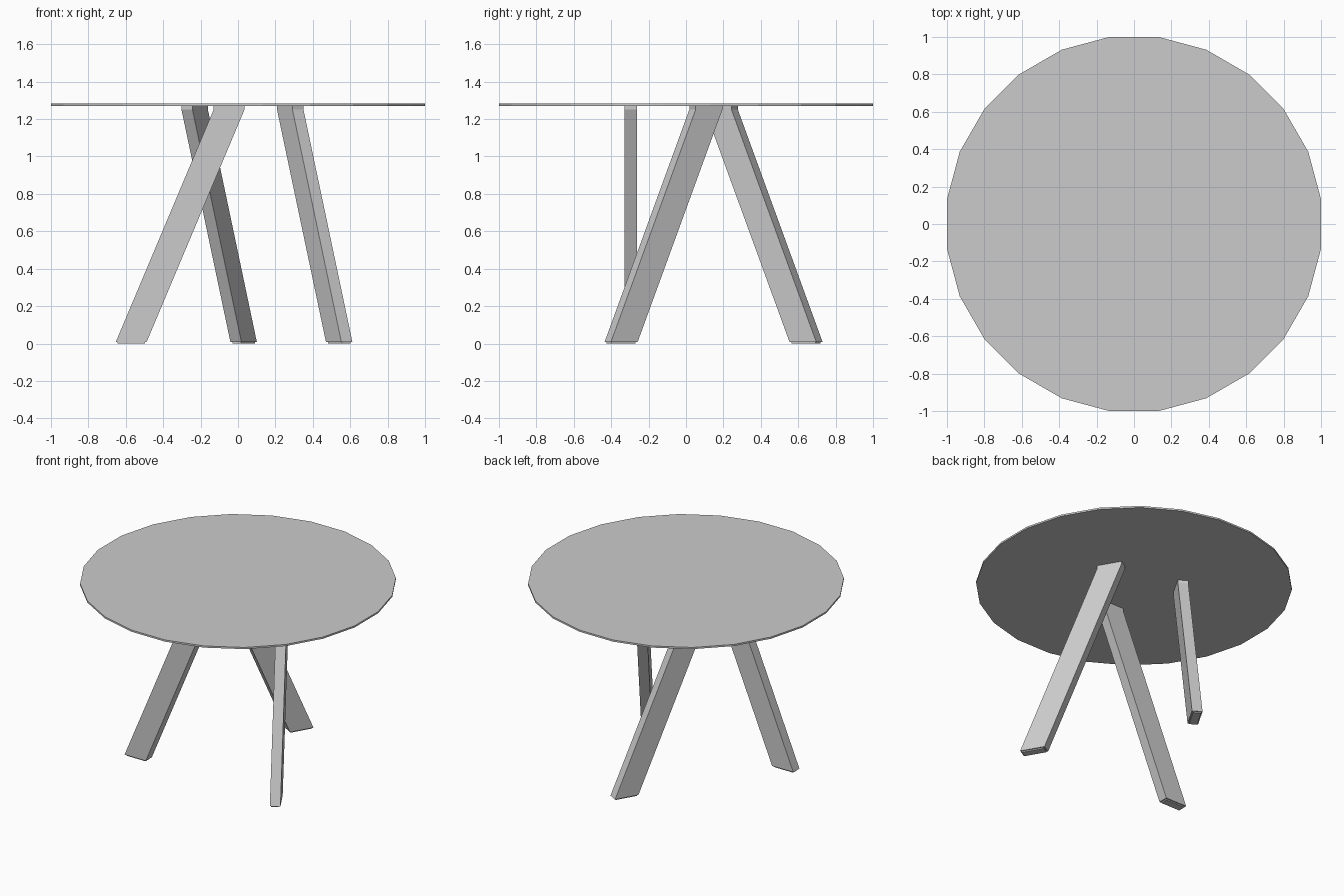
import bpy, bmesh, math
from mathutils import Matrix

cube = bpy.data.objects.get("Cube")
if cube:
    bpy.data.objects.remove(cube, do_unlink=True)

grey = bpy.data.materials.new("light_grey")
grey.use_nodes = True
grey.diffuse_color = (0.6, 0.6, 0.6, 1)
bsdf = next(n for n in grey.node_tree.nodes if n.type == 'BSDF_PRINCIPLED')
bsdf.inputs["Base Color"].default_value = grey.diffuse_color


def finish(name, bm):
    bmesh.ops.recalc_face_normals(bm, faces=bm.faces)
    mesh = bpy.data.meshes.new(name)
    bm.to_mesh(mesh)
    bm.free()
    mesh.materials.append(grey)
    obj = bpy.data.objects.new(name, mesh)
    bpy.context.collection.objects.link(obj)
    return obj


LEG_Y, WIDTH, DEPTH = -0.295, 0.165, 0.068
FOOT_X, HEAD_X = -0.571, -0.048


def slanted_box(name, x_low, x_high, z_low, z_high, angle, inset=0.0):
    """Box sheared along x, then turned about the table's axis."""
    bm = bmesh.new()
    bmesh.ops.create_cube(bm, size=1)
    for v in bm.verts:
        top = v.co.z > 0
        v.co.x = v.co.x * (WIDTH - 2 * inset) + (x_high if top else x_low)
        v.co.y = v.co.y * (DEPTH - 2 * inset) + LEG_Y
        v.co.z = z_high if top else z_low
    bm.transform(Matrix.Rotation(angle, 4, 'Z'))
    finish(name, bm)


# Thin round top with 24 flat sides
bm = bmesh.new()
bmesh.ops.create_cone(bm, cap_ends=True, segments=24, radius1=1, radius2=1, depth=0.012)
bm.transform(Matrix.Translation((0, 0, 1.276))
             @ Matrix.Rotation(math.radians(7.5), 4, 'Z')
             @ Matrix.Scale(1 / math.cos(math.radians(7.5)), 4, (1, 0, 0))
             @ Matrix.Scale(1 / math.cos(math.radians(7.5)), 4, (0, 1, 0)))
finish("table_top", bm)

# Three leaning legs, each with a mounting plate and a foot pad
for i, side in enumerate(("front", "left", "back")):
    turn = math.radians(120 * i)
    slanted_box(side + "_leg", FOOT_X, HEAD_X, 0.008, 1.25, turn)
    slanted_box(side + "_mounting_plate", HEAD_X, HEAD_X, 1.25, 1.27, turn)
    slanted_box(side + "_foot_pad", FOOT_X, FOOT_X, 0, 0.008, turn, 0.008)
